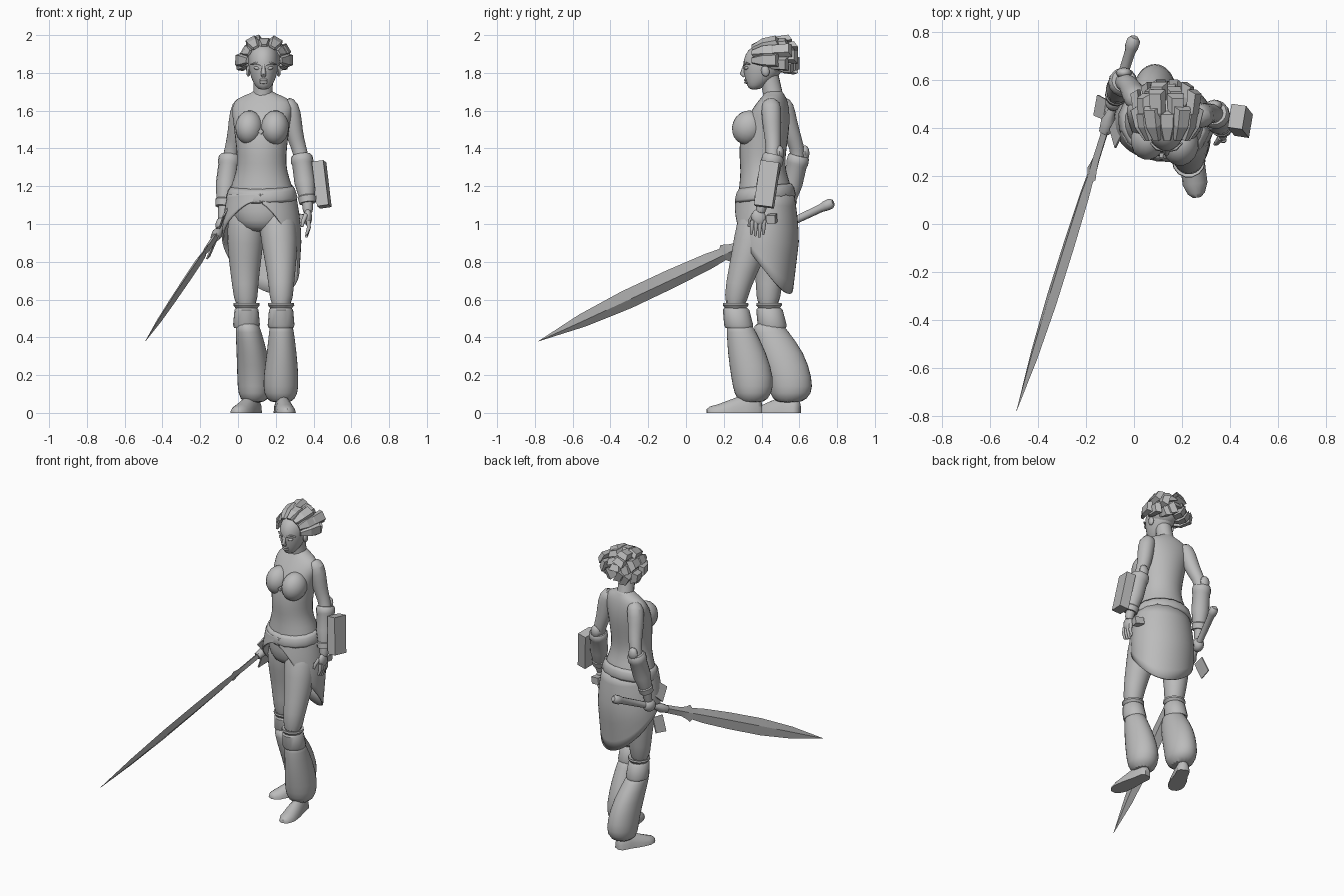
import bpy, bmesh, math
from mathutils import Vector, Matrix, Euler

cube = bpy.data.objects.get("Cube")
if cube:
    bpy.data.objects.remove(cube)

grey = bpy.data.materials.new("plain grey")
grey.use_nodes = True
grey.diffuse_color = (.5, .5, .5, 1)
grey.node_tree.nodes["Principled BSDF"].inputs["Base Color"].default_value = (.5, .5, .5, 1)


def finish(name, bm, angle=50, subdivide=0, thickness=0):
    bmesh.ops.recalc_face_normals(bm, faces=bm.faces)
    mesh = bpy.data.meshes.new(name)
    bm.to_mesh(mesh)
    bm.free()
    mesh.materials.append(grey)
    obj = bpy.data.objects.new(name, mesh)
    bpy.context.collection.objects.link(obj)
    if thickness:
        obj.modifiers.new("thickness", "SOLIDIFY").thickness = thickness
    if subdivide:
        obj.modifiers.new("rounding", "SUBSURF").levels = subdivide
    if angle:
        bpy.ops.object.select_all(action="DESELECT")
        obj.select_set(True)
        bpy.context.view_layer.objects.active = obj
        bpy.ops.object.shade_smooth_by_angle(angle=math.radians(angle))
    return obj


def skin(name, loops, closed=True, caps=True, **options):
    """Bridge a series of equally long point loops."""
    bm = bmesh.new()
    rows = [[bm.verts.new(p) for p in loop] for loop in loops]
    count = len(rows[0])
    for low, high in zip(rows, rows[1:]):
        for i in range(count if closed else count - 1):
            j = (i + 1) % count
            bm.faces.new((low[i], low[j], high[j], high[i]))
    if caps:
        bm.faces.new(rows[0])
        bm.faces.new(rows[-1])
    return finish(name, bm, **options)


def loft(name, rings, yaw=0, tilt=0, sides=16, **options):
    """Stack ellipses given as x, y, z, half width, half depth; tilt lowers the front."""
    turn = Matrix.Rotation(yaw, 3, "Z") @ Matrix.Rotation(tilt, 3, "X")
    loops = []
    for x, y, z, rx, ry in rings:
        loops.append([Vector((x, y, z)) + turn @ Vector((rx * math.cos(a), ry * math.sin(a), 0))
                      for a in (math.tau * i / sides for i in range(sides))])
    return skin(name, loops, **options)


def limb(name, path, sides=12, **options):
    """Sweep a round section, without twist, along points given as x, y, z, radius."""
    points = [Vector(p[:3]) for p in path]
    before = points[1] - points[0]
    turn = before.to_track_quat("Z", "Y")
    loops = []
    for i, p in enumerate(points):
        along = points[min(i + 1, len(points) - 1)] - points[max(i - 1, 0)]
        turn = before.rotation_difference(along) @ turn
        before = along
        loops.append([p + turn @ Vector((math.cos(a), math.sin(a), 0)) * path[i][3]
                      for a in (math.tau * k / sides for k in range(sides))])
    return skin(name, loops, **options)


def ball(name, centre, radii, rotation=(0, 0, 0), sides=16):
    bm = bmesh.new()
    place = Matrix.LocRotScale(Vector(centre), Euler(rotation), Vector(radii))
    bmesh.ops.create_uvsphere(bm, u_segments=sides, v_segments=sides // 2 + 2, radius=1, matrix=place)
    return finish(name, bm)


def box(name, centre, size, rotation=(0, 0, 0)):
    bm = bmesh.new()
    place = Matrix.LocRotScale(Vector(centre), Euler(rotation), Vector(size))
    bmesh.ops.create_cube(bm, size=1, matrix=place)
    return finish(name, bm, angle=0)


# Torso, bust and belt, turned slightly so the left shoulder leads
TWIST = -.2
loft("torso", [(.125, .41, .95, .08, .09), (.125, .415, 1.01, .165, .145), (.125, .425, 1.12, .188, .155),
               (.125, .42, 1.2, .168, .14), (.125, .408, 1.28, .136, .12), (.125, .404, 1.36, .132, .125),
               (.125, .412, 1.45, .144, .13), (.125, .43, 1.54, .154, .122), (.13, .452, 1.62, .175, .092),
               (.13, .465, 1.67, .14, .064), (.132, .466, 1.69, .065, .05), (.132, .465, 1.71, .05, .045)],
     TWIST, subdivide=1)
for side, x, y in (("left", .196, .328), ("right", .06, .353)):
    ball(side + "_bust", (x, y, 1.51), (.074, .085, .092), (-.4, 0, TWIST))
box("bodice_clasp", (.122, .285, 1.49), (.022, .02, .022), (0, math.pi / 4, TWIST))
loft("belt", [(.125, .42, 1.125, .186, .156), (.125, .42, 1.14, .194, .163), (.125, .42, 1.18, .182, .154),
              (.125, .42, 1.2, .168, .14)], TWIST, tilt=.1, caps=False, thickness=.01)

# Wrap skirt, parted at the front and longest behind the left leg
skirt = []
for step in range(9):
    drop = step / 8
    row = []
    for i in range(49):
        phi = .02 + (math.tau - .04) * i / 48
        hem = .84 + .21 * math.cos(phi + .45) + .08 * max(0, math.cos(phi)) ** 4
        z = 1.16 + (hem - 1.16) * drop
        fit = .89 + .14 * math.sin(min(1, (1.16 - z) / .25) * math.pi / 2)
        low = max(0, .9 - z)
        row.append((.125 + .204 * (fit - low * .3) * math.sin(phi),
                    .42 - .172 * (fit - low * .7) * math.cos(phi), z))
    skirt.append(row)
skin("wrap_skirt", skirt, closed=False, caps=False, thickness=.01)

# Neck, head and face
limb("neck", [(.13, .47, 1.63, .065), (.132, .46, 1.69, .052), (.134, .44, 1.78, .052)])
loft("head", [(.135, .362, 1.71, .025, .025), (.135, .372, 1.733, .046, .05), (.135, .395, 1.77, .066, .085),
              (.135, .41, 1.82, .08, .11), (.135, .42, 1.87, .084, .12), (.135, .428, 1.92, .076, .105),
              (.135, .43, 1.955, .045, .06)], subdivide=1)
limb("nose", [(.135, .312, 1.85, .007), (.135, .305, 1.82, .01), (.135, .298, 1.797, .014),
              (.135, .312, 1.784, .012)], sides=8)
for name, z in (("upper_lip", 1.762), ("lower_lip", 1.75)):
    ball(name, (.135, .322, z), (.024, .014, .008), sides=10)
for side, way in (("left", 1), ("right", -1)):
    ball(side + "_eye", (.135 + way * .035, .32, 1.825), (.018, .012, .009), (0, way * -.2, way * .3), 10)
    limb(side + "_brow", [(.135 + way * .012, .306, 1.84, .006), (.135 + way * .04, .314, 1.852, .008),
                          (.135 + way * .066, .338, 1.845, .004)], sides=6)
    ball(side + "_ear", (.135 + way * .08, .42, 1.81), (.012, .022, .03), (.2, 0, 0), 10)


# Swept hair: blunt locks that widen from the hairline to the ends
def lock(angle, root, bow, tip, width):
    s, c = math.sin(angle), math.cos(angle)
    across = Vector((c, 0, -s))
    outward = Vector((s, 0, c))
    loops = []
    for (reach, y, thick), grow in zip((root, bow, tip), (.5, 1, 1.1)):
        middle = Vector((.138 + reach * 1.12 * s, y, 1.865 + reach * c))
        loops.append([middle + across * width * grow * i + outward * thick * j + Vector((0, -thick * j * .6, 0))
                      for i, j in ((-1, -.6), (1, -.6), (.7, 1), (-.7, 1))])
    skin("hair_lock", loops, angle=0)


ball("hair_cap", (.137, .45, 1.875), (.09, .098, .087))
for count, spread, root, bow, tip in (
        (7, 1.55, (.078, .35, .007), (.104, .41, .013), (.112, .475, .017)),
        (6, 1.75, (.08, .42, .01), (.104, .47, .016), (.108, .545, .02)),
        (6, 2.1, (.05, .47, .012), (.07, .53, .018), (.07, .575, .022)),
        (3, 2.1, (.02, .48, .012), (.03, .54, .02), (.03, .585, .022))):
    for i in range(count):
        ripple = .009 * (-1) ** i
        lock(spread * (2 * i / (count - 1) - 1), root, (bow[0] + ripple / 2, *bow[1:]),
             (tip[0] + ripple, tip[1] + ripple, tip[2]), .034)

# Arms with forearm guards and elbow pads
ARMS = {"right": [(.045, .5, 1.65, .04), (.015, .52, 1.625, .057), (-.002, .54, 1.53, .052), (-.015, .57, 1.45, .045),
                  (-.042, .6, 1.37, .038), (-.052, .575, 1.25, .045), (-.078, .53, 1.08, .028), (-.083, .515, 1.0, .03)],
        "left": [(.24, .45, 1.65, .04), (.275, .45, 1.625, .057), (.29, .455, 1.53, .052), (.305, .46, 1.45, .045),
                 (.335, .465, 1.37, .038), (.352, .44, 1.25, .045), (.37, .4, 1.1, .028), (.37, .392, 1.05, .03)]}
for side, path in ARMS.items():
    limb(side + "_arm", path, subdivide=1)
    elbow, wrist = Vector(path[4][:3]), Vector(path[6][:3])
    sleeve = [(*elbow.lerp(wrist, t), r) for t, r in
              ((.02, .05), (.06, .058), (.16, .06), (.2, .055), (.55, .056), (.82, .043), (.84, .048), (.96, .044))]
    limb(side + "_forearm_guard", sleeve, sides=14, angle=35)
    ball(side + "_elbow_pad", elbow + Vector((0, .03, .005)), (.034, .024, .042), sides=8)

# Left hand with fingers, and right fist on the grip
ball("left_palm", (.37, .385, 1.035), (.022, .038, .045), (.2, 0, 0))
for i in range(4):
    y = .352 + i * .021
    limb("left_finger", [(.373, y, 1.02, .012), (.375, y - .004, .98, .011), (.362, y - .006, .945 - .008 * (i % 3), .007)],
         sides=8)
limb("left_thumb", [(.36, .36, 1.05, .013), (.345, .338, 1.015, .011), (.338, .333, .985, .007)], sides=8)
ball("right_palm", (-.083, .515, .995), (.036, .045, .042), (.4, 0, -.3))

# Arm box and small hip pouch
box("arm_box", (.443, .43, 1.21), (.062, .1, .24), (-.13, -.14, -.15))
box("hip_pouch", (.348, .455, 1.028), (.06, .045, .045), (0, .15, -.2))

# Legs: thigh, knee cuff, baggy lower leg and shoe
THIGHS = {"left": [(.195, .4, 1.12, .085), (.214, .365, .98, .107), (.226, .325, .82, .088), (.23, .275, .68, .068),
                   (.228, .255, .54, .058)],
          "right": [(.055, .42, 1.12, .085), (.04, .425, .98, .105), (.037, .445, .82, .09), (.037, .44, .68, .07),
                    (.045, .432, .54, .06)]}
CALVES = {"left": [(.228, .28, .48, .06, .065), (.23, .29, .44, .066, .076), (.232, .323, .32, .08, .105),
                   (.227, .354, .18, .097, .116), (.227, .355, .1, .093, .102), (.227, .35, .05, .06, .065)],
          "right": [(.05, .435, .48, .06, .075), (.053, .445, .44, .068, .09), (.075, .505, .32, .084, .125),
                    (.087, .552, .18, .093, .12), (.088, .556, .1, .09, .115), (.085, .545, .05, .06, .07)]}
for side, path in THIGHS.items():
    limb(side + "_thigh", path, sides=16, subdivide=1)
    loft(side + "_lower_leg", CALVES[side], subdivide=1)
    x, y, z, r = path[-1]
    loft(side + "_knee_cuff", [(x, y + back, z + up, wide, wide + .006) for back, up, wide in
                               ((.026, -.09, .066), (.024, -.075, .071), (.01, .005, .064), (.008, .015, .056))],
         angle=35)
    loft(side + "_knee_trim", [(x, y + .008, z + up, wide, wide) for up, wide in
                               ((.012, .056), (.03, .07), (.042, .068), (.035, .05))], sides=14, angle=30)


def shoe(name, heel, toe):
    start, end = Vector((*heel, 0)), Vector((*toe, 0))
    across = (end - start).normalized().cross(Vector((0, 0, 1)))
    loops = []
    for t, half, high in ((0, .022, .06), (.08, .04, .09), (.3, .042, .1), (.55, .052, .072),
                          (.8, .052, .045), (.94, .036, .034), (1, .016, .02)):
        loops.append([start.lerp(end, t) + across * half * math.cos(a) + Vector((0, 0, high * math.sin(a)))
                      for a in (math.pi * k / 8 for k in range(9))])
    skin(name, loops)


shoe("left_shoe", (.225, .4), (.262, .11))
shoe("right_shoe", (.1, .6), (-.015, .365))

# Sword: pommel, grip, guard plates and leaf blade
POMMEL, TIP = Vector((0, .77, 1.11)), Vector((-.49, -.78, .38))
AXIS = (TIP - POMMEL).normalized()
EDGE = Vector((.45, 0, 1))
EDGE = (EDGE - AXIS * EDGE.dot(AXIS)).normalized()
FLAT = AXIS.cross(EDGE)
limb("sword_grip", [(*POMMEL.lerp(TIP, t), r) for t, r in
                    ((-.006, .016), (.002, .028), (.02, .028), (.035, .022), (.1, .021), (.2, .018), (.22, .03), (.25, .024))],
     sides=10, angle=40)
blade = []
for t, half, thick in ((.22, .024, .016), (.32, .028, .016), (.345, .04, .014), (.362, .054, .01), (.372, .036, .014),
                       (.42, .045, .018), (.55, .053, .018), (.7, .054, .016), (.85, .038, .012), (1, .001, .001)):
    c = POMMEL.lerp(TIP, t)
    blade.append([c + EDGE * half, c + FLAT * thick, c - EDGE * half, c - FLAT * thick])
skin("sword_blade", blade, angle=20)
for way in (1, -1):
    c = POMMEL.lerp(TIP, .215) + EDGE * way * .105
    plate = [c + AXIS * a + EDGE * way * e for a, e in ((-.055, -.035), (.025, -.065), (.06, .035), (-.025, .06))]
    skin("guard_plate", [[p + FLAT * side * .004 for p in plate] for side in (1, -1)], angle=0)
